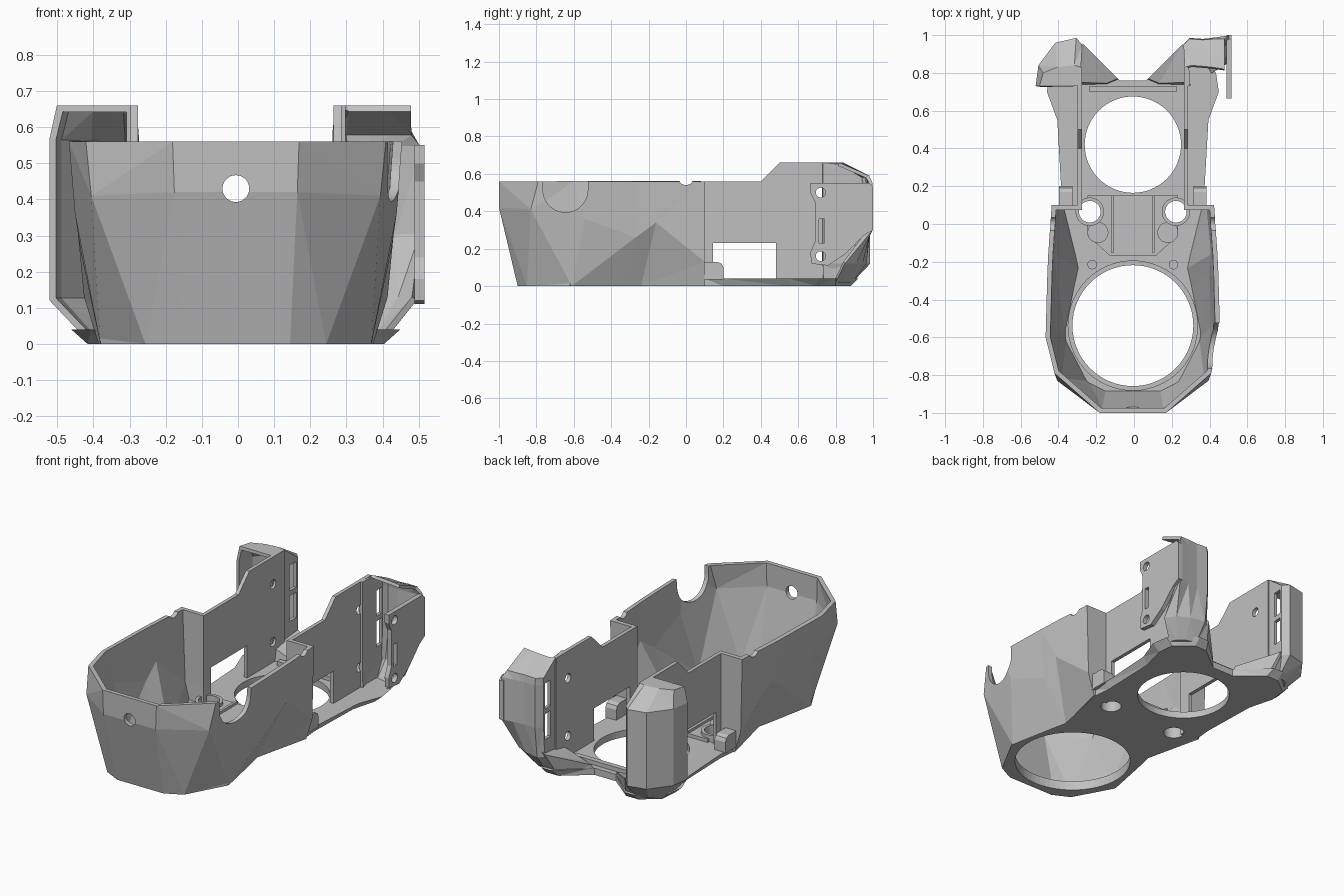
import bpy, bmesh, math
from mathutils import Matrix

cube = bpy.data.objects.get("Cube")
if cube:
    bpy.data.objects.remove(cube, do_unlink=True)

grey = bpy.data.materials.new("light_grey")
grey.use_nodes = True
grey.diffuse_color = (0.53, 0.53, 0.53, 1)
grey.node_tree.nodes["Principled BSDF"].inputs["Base Color"].default_value = grey.diffuse_color
parts = []
SIDES = ((1, "left"), (-1, "right"))


def make(name, bm, keep=True):
    mesh = bpy.data.meshes.new(name)
    bm.to_mesh(mesh)
    bm.free()
    ob = bpy.data.objects.new(name, mesh)
    bpy.context.collection.objects.link(ob)
    mesh.materials.append(grey)
    if keep:
        parts.append(ob)
    return ob


def loft(name, rings, closed=False, cap_low=False, cap_high=False, flip=False):
    bm = bmesh.new()
    rows = [[bm.verts.new(p) for p in ring] for ring in rings]
    n = len(rows[0])
    for low, high in zip(rows, rows[1:]):
        for i in range(n if closed else n - 1):
            j = (i + 1) % n
            bm.faces.new((low[i], low[j], high[j], high[i]))
    if cap_low:
        bm.faces.new(rows[0][::-1])
    if cap_high:
        bm.faces.new(rows[-1])
    if flip:
        bmesh.ops.reverse_faces(bm, faces=bm.faces)
    if closed:
        bmesh.ops.recalc_face_normals(bm, faces=bm.faces)
    bmesh.ops.triangulate(bm, faces=bm.faces)
    return make(name, bm)


def prism(name, pts, a, b, axis, keep=True):
    bm = bmesh.new()
    place = {"x": lambda p, v: (v, p[0], p[1]), "z": lambda p, v: (p[0], p[1], v)}[axis]
    lo = [bm.verts.new(place(p, a)) for p in pts]
    hi = [bm.verts.new(place(p, b)) for p in pts]
    bm.faces.new(lo)
    bm.faces.new(hi)
    for i in range(len(pts)):
        j = (i + 1) % len(pts)
        bm.faces.new((lo[i], lo[j], hi[j], hi[i]))
    bmesh.ops.recalc_face_normals(bm, faces=bm.faces)
    return make(name, bm, keep)


def rect(u0, v0, u1, v1):
    return [(u0, v0), (u1, v0), (u1, v1), (u0, v1)]


def rod(name, r, loc, depth, axis="z", keep=False):
    bm = bmesh.new()
    turn = {"z": Matrix(), "x": Matrix.Rotation(math.pi / 2, 4, "Y"),
            "y": Matrix.Rotation(math.pi / 2, 4, "X")}[axis]
    bmesh.ops.create_cone(bm, cap_ends=True, segments=64, radius1=r, radius2=r,
                          depth=depth, matrix=Matrix.Translation(loc) @ turn)
    return make(name, bm, keep)


def apply(ob, mod):
    bpy.context.view_layer.objects.active = ob
    bpy.ops.object.modifier_apply(modifier=mod.name)


def cut(ob, *cutters):
    for c in cutters:
        mod = ob.modifiers.new("cut", "BOOLEAN")
        mod.operation, mod.solver, mod.object = "DIFFERENCE", "EXACT", c
        apply(ob, mod)
        bpy.data.objects.remove(c, do_unlink=True)


def shell(ob, thickness):
    mod = ob.modifiers.new("shell", "SOLIDIFY")
    mod.thickness, mod.offset, mod.use_even_offset = thickness, -1, True
    apply(ob, mod)


def both(half):
    return half + [(-p[0],) + tuple(p[1:]) for p in reversed(half)]


# Base plate with chamfered rim
foot = [(0.15, -0.9), (0.25, -0.85), (0.375, -0.62), (0.3, -0.24), (0.37, 0.1)]
low = [(0.36, 0.2), (0.37, 0.55), (0.41, 0.7), (0.4, 0.8), (0.3, 0.88), (0.22, 0.88), (0.07, 0.76)]
high = [(0.38, 0.2), (0.4, 0.55), (0.455, 0.7), (0.44, 0.8), (0.3, 0.92), (0.24, 0.92), (0.07, 0.76)]
base = loft("base_plate", [[(x, y, z) for x, y in both(foot + rear)]
                           for rear, z in ((low, 0), (high, 0.04))], True, True, True)
cut(base, rod("c", 0.32, (0, -0.538, 0), 1), rod("c", 0.255, (0, 0.42, 0), 1))

# Faceted front bucket, open on top, with return walls at the rear
bottom = [(0.15, -0.9, 0), (0.25, -0.85, 0), (0.375, -0.61, 0), (0.32, -0.33, 0),
          (0.3, -0.24, 0), (0.38, 0.1, 0), (0.27, 0.1, 0)]
middle = [(0.17, -1, 0.42), (0.4, -0.83, 0.41), (0.445, -0.54, 0.36), (0.43, -0.27, 0.26),
          (0.44, -0.16, 0.34), (0.42, 0.1, 0.13), (0.27, 0.1, 0.13)]
top = [(0.175, -1, 0.56), (0.415, -0.79, 0.56), (0.462, -0.6, 0.56), (0.453, -0.27, 0.56),
       (0.448, -0.16, 0.56), (0.43, 0.1, 0.56), (0.27, 0.1, 0.56)]
bucket = loft("front_bucket", [both(r[::-1]) for r in (bottom, middle, top)], flip=True)
shell(bucket, 0.025)
cut(bucket, rod("c", 0.037, (0, -1, 0.43), 0.3, "y"),
    rod("c", 0.12, (0.45, -0.645, 0.515), 0.3, "x"),
    prism("c", rect(-0.765, 0.515, -0.525, 0.7), 0.3, 0.6, "x", False),
    rod("c", 0.04, (0, 0, 0.58), 2, "x"))

# Raised rim around the front opening
rim = rod("opening_rim", 0.345, (0, -0.538, 0.04), 0.03, keep=True)
cut(rim, rod("c", 0.32, (0, -0.538, 0.04), 1))

# Middle deck, with mounting bosses and through holes
deck = prism("middle_deck", [(-0.24, 0.15), (-0.24, -0.06), (-0.12, -0.17),
                             (0.12, -0.17), (0.24, -0.06), (0.24, 0.15)], 0.03, 0.06, "z")
cut(deck, rod("c", 0.255, (0, 0.42, 0), 1))
for s, side in SIDES:
    boss = rod(side + "_boss", 0.075, (s * 0.228, 0.065, 0.055), 0.05, keep=True)
    for ob in (base, deck, boss):
        cut(ob, rod("c", 0.057, (s * 0.228, 0.065, 0), 1))
    rod(side + "_deck_disc", 0.055, (s * 0.185, -0.045, 0.06), 0.02, keep=True)
    rod(side + "_floor_disc", 0.025, (s * 0.215, -0.215, 0.04), 0.02, keep=True)
    rail = rect(s * 0.1, -0.15, s * 0.115, 0.15)
    prism(side + "_deck_rail", rail, 0.05, 0.075, "z")
prism("rear_lip", rect(-0.23, 0.7, 0.23, 0.73), 0.03, 0.065, "z")

# Rear side walls, corner blocks and air ducts
wall_shape = [(0.08, 0.02), (0.08, 0.56), (0.4, 0.56), (0.5, 0.66), (0.83, 0.66), (0.83, 0.02)]
corner_shape = [(0.09, 0.035), (0.09, 0.13), (0.17, 0.13), (0.19, 0.12), (0.2, 0.1), (0.2, 0.035)]
duct_low = [(0.07, 0.76), (0.14, 0.73), (0.3, 0.73), (0.3, 0.88), (0.22, 0.88)]
duct_high = [(0.08, 0.77, 0.06), (0.14, 0.745, 0.06), (0.28, 0.75, 0.11), (0.29, 0.95, 0.16), (0.26, 0.95, 0.14)]
for s, side in SIDES:
    wall = prism(side + "_rear_wall", wall_shape, s * 0.27, s * 0.292, "x")
    cut(wall, prism("c", rect(0.145, 0.04, 0.48, 0.23), s * 0.2, s * 0.4, "x", False),
        rod("c", 0.026, (s * 0.28, 0.72, 0.5), 0.2, "x"),
        rod("c", 0.026, (s * 0.28, 0.72, 0.16), 0.2, "x"))
    prism(side + "_corner_block", corner_shape, s * 0.32, s * 0.39, "x")
    loft(side + "_air_duct", [[(s * x, y, 0) for x, y in duct_low],
                              [(s * x, y, z) for x, y, z in duct_high]], True, True, True)

# Right column: a hood that is closed on the outside and open at the front
hood = [(0.515, 0.73), (0.5, 0.84), (0.41, 0.96), (0.3, 0.985), (0.268, 0.95), (0.285, 0.73)]
hood_foot = [(0.42, 0.73), (0.41, 0.8), (0.36, 0.87), (0.3, 0.89), (0.25, 0.89), (0.285, 0.73)]
hood_top = [(0.495, 0.73), (0.475, 0.8), (0.4, 0.83), (0.31, 0.84), (0.275, 0.83), (0.285, 0.73)]
right = loft("right_column", [[(-x, y, z) for x, y in ring] for ring, z in (
    (hood_foot, 0.02), (hood, 0.12), (hood, 0.57), (hood_top, 0.66))],
    cap_low=True, cap_high=True, flip=True)

# Left column: a back panel that is open on the outside, next to the ear
panel = [(0.508, 0.998), (0.44, 0.988), (0.37, 0.98), (0.3, 0.985), (0.268, 0.95), (0.285, 0.73)]
panel_foot = [(0.42, 0.8), (0.4, 0.84), (0.36, 0.87), (0.3, 0.89), (0.25, 0.89), (0.285, 0.73)]
panel_low = [(0.5, 0.85), (0.46, 0.91), (0.39, 0.945), (0.3, 0.965), (0.268, 0.94), (0.285, 0.73)]
panel_bend = [(0.485, 0.98), (0.43, 0.98), (0.37, 0.975), (0.3, 0.98), (0.268, 0.95), (0.285, 0.73)]
panel_top = [(0.485, 0.82), (0.42, 0.83), (0.37, 0.835), (0.31, 0.84), (0.275, 0.83), (0.285, 0.73)]
left = loft("left_column", [[(x, y, z) for x, y in ring] for ring, z in (
    (panel_foot, 0.02), (panel_low, 0.12), (panel, 0.3), (panel, 0.55),
    (panel_bend, 0.59), (panel_top, 0.66))], cap_low=True)

# Air slots through the inner walls of both columns
for s, col in ((-1, right), (1, left)):
    shell(col, 0.018)
    for z, height in ((0.22, 0.15), (0.4, 0.15)):
        cut(col, prism("c", rect(0.88, z, 0.935, z + height), s * 0.22, s * 0.31, "x", False))

# Mounting ear on one side
ear = prism("mounting_ear", [(0.665, 0.55), (0.665, 0.5), (0.69, 0.45), (0.69, 0.24), (0.665, 0.18),
                             (0.67, 0.12), (0.76, 0.11), (0.85, 0.17), (0.95, 0.27), (1, 0.3),
                             (1, 0.53), (0.98, 0.55)], 0.495, 0.522, "x")
cut(ear, rod("c", 0.026, (0.5, 0.72, 0.5), 0.2, "x"), rod("c", 0.026, (0.5, 0.72, 0.16), 0.2, "x"),
    prism("c", rect(0.71, 0.23, 0.74, 0.36), 0.4, 0.6, "x", False))

for ob in parts:
    ob.location.x = -0.006
